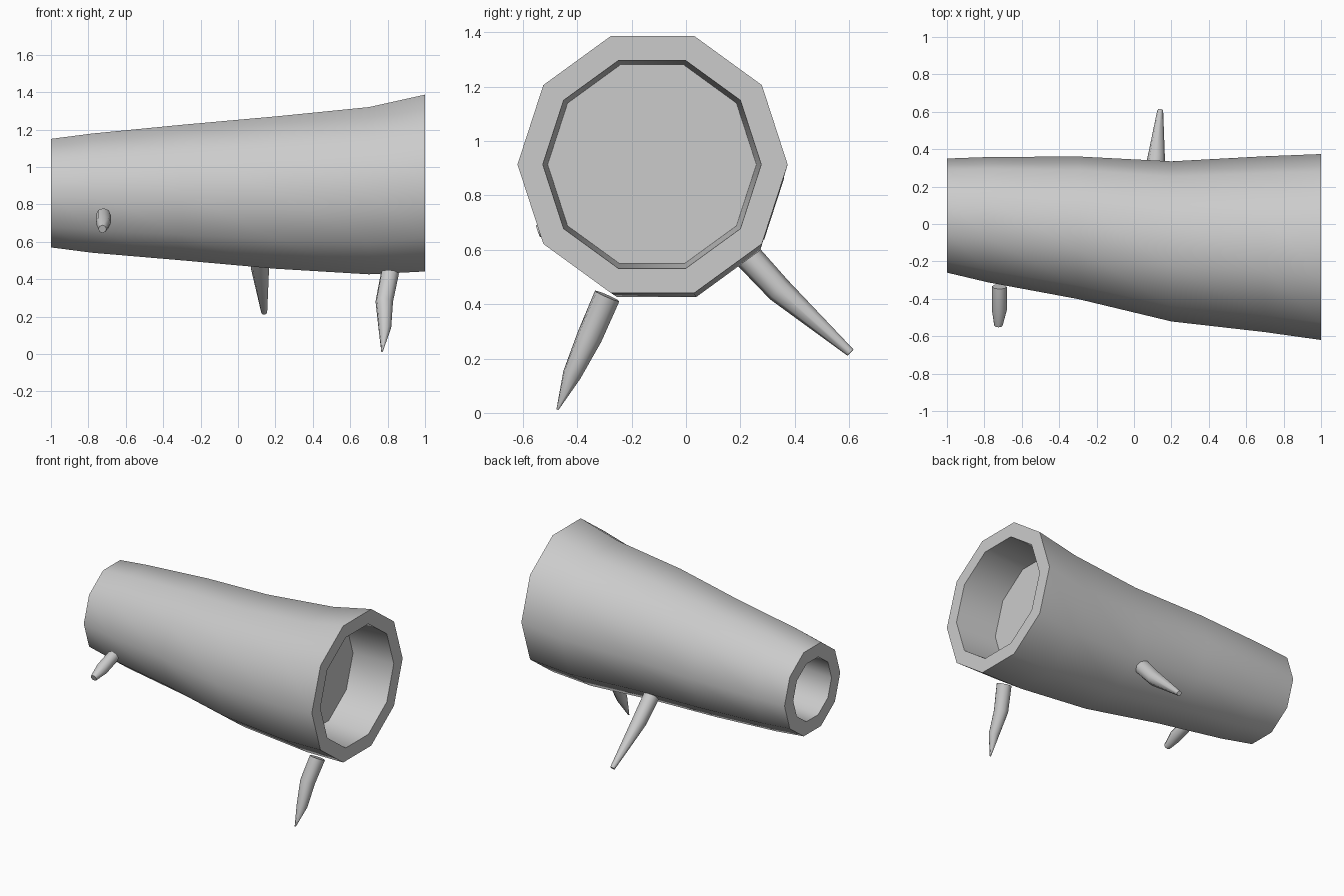
import bpy, bmesh, math
from mathutils import Vector

cube = bpy.data.objects.get("Cube")
if cube:
    bpy.data.objects.remove(cube)

grey = bpy.data.materials.new("pale grey wood")
grey.use_nodes = True
colour = (0.6, 0.6, 0.6, 1)
grey.diffuse_color = colour
grey.node_tree.nodes["Principled BSDF"].inputs["Base Color"].default_value = colour


def make_tube(name, rings, angle):
    """Bridge a list of vertex-position rings and cap both ends."""
    bm = bmesh.new()
    loops = [[bm.verts.new(p) for p in ring] for ring in rings]
    n = len(loops[0])
    for a, b in zip(loops, loops[1:]):
        for i in range(n):
            j = (i + 1) % n
            bm.faces.new((a[i], a[j], b[j], b[i]))
    bm.faces.new(loops[0])
    bm.faces.new(loops[-1])
    bmesh.ops.recalc_face_normals(bm, faces=bm.faces)
    mesh = bpy.data.meshes.new(name)
    bm.to_mesh(mesh)
    bm.free()
    mesh.materials.append(grey)
    obj = bpy.data.objects.new(name, mesh)
    bpy.context.collection.objects.link(obj)
    bpy.ops.object.select_all(action='DESELECT')
    obj.select_set(True)
    bpy.context.view_layer.objects.active = obj
    bpy.ops.object.shade_smooth_by_angle(angle=math.radians(angle))
    return obj


def log_ring(x, y, z, r, sides=10):
    turns = [2 * math.pi * i / sides for i in range(sides)]
    return [(x, y + r * math.cos(t), z + r * math.sin(t)) for t in turns]


# Log: left hollow, bark from narrow to wide end, then the wide hollow
log_sections = [
    (-0.3, -0.02, 0.86, 0.2), (-1, 0.045, 0.86, 0.21),
    (-1, 0.045, 0.86, 0.305), (-0.78, 0.023, 0.86, 0.335),
    (-0.3, -0.02, 0.863, 0.381), (0.2, -0.093, 0.863, 0.428),
    (0.7, -0.108, 0.873, 0.47), (1, -0.123, 0.914, 0.497),
    (1, -0.125, 0.914, 0.402), (0.7, -0.125, 0.914, 0.384),
]
make_tube("hollow_log", [log_ring(*s) for s in log_sections], 50)


def make_branch(name, sections, sides=8):
    """Tapered twig through (x, y, z, radius) sections."""
    points = [Vector(s[:3]) for s in sections]
    turn = (points[-1] - points[0]).to_track_quat('Z', 'Y')
    rings = []
    for p, s in zip(points, sections):
        ring = []
        for i in range(sides):
            t = 2 * math.pi * i / sides
            ring.append(p + turn @ Vector((s[3] * math.cos(t), s[3] * math.sin(t), 0)))
        rings.append(ring)
    make_tube(name, rings, 60)


# Broken branch stubs
make_branch("front_left_branch", [
    (0.812, -0.29, 0.43, 0.05), (0.782, -0.355, 0.28, 0.048),
    (0.785, -0.42, 0.14, 0.035), (0.77, -0.473, 0.012, 0.004)])
make_branch("back_branch", [
    (0.11, 0.22, 0.585, 0.052), (0.118, 0.343, 0.452, 0.048),
    (0.14, 0.605, 0.222, 0.016)])
make_branch("front_right_branch", [
    (-0.72, -0.335, 0.742, 0.04), (-0.72, -0.46, 0.7, 0.04),
    (-0.725, -0.545, 0.668, 0.022)])
